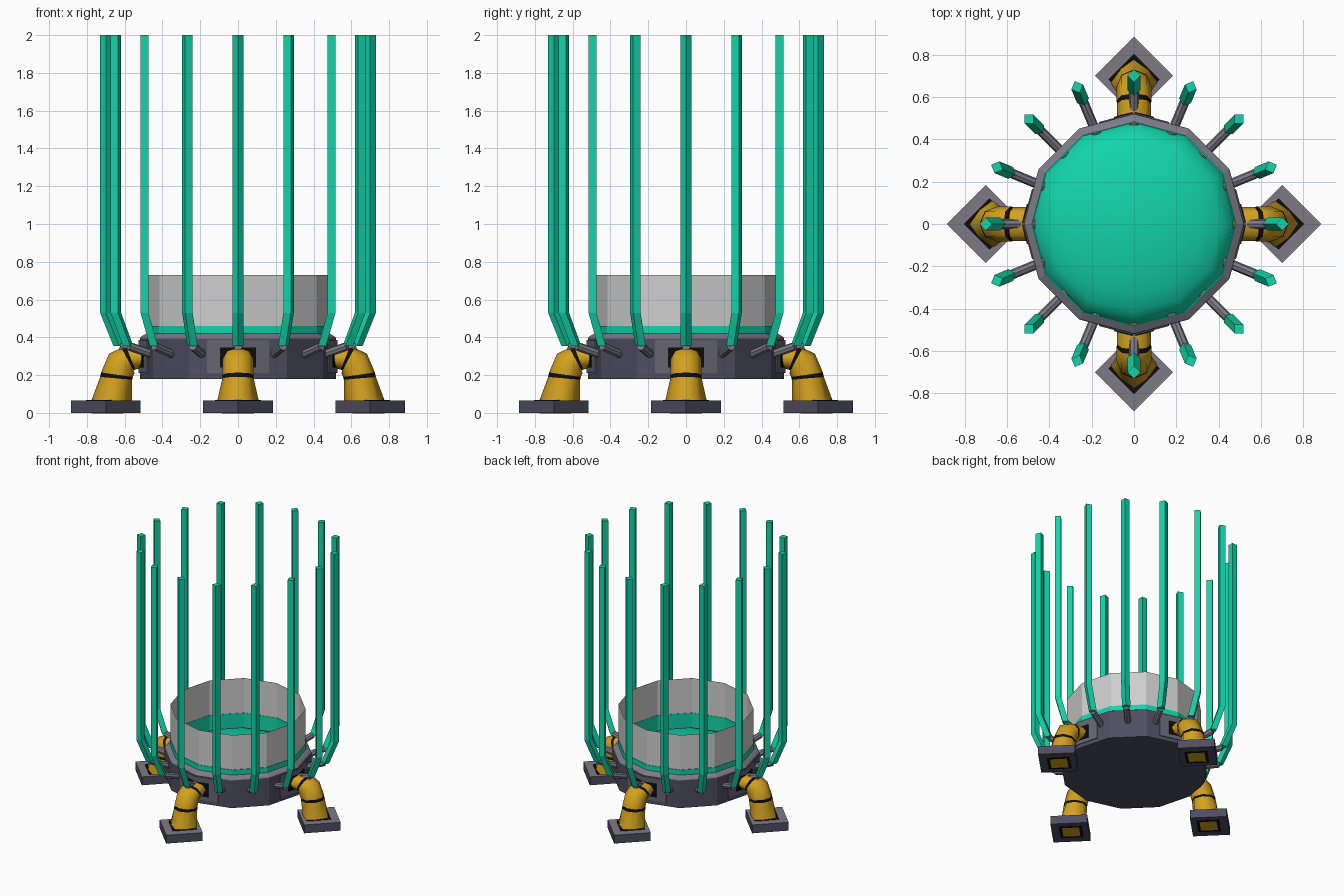
import bpy, math
from mathutils import Matrix

if "Cube" in bpy.data.objects:
    bpy.data.objects.remove(bpy.data.objects["Cube"])


def material(name, col):
    m = bpy.data.materials.new(name)
    m.diffuse_color = (*col, 1)
    m.use_nodes = True
    m.node_tree.nodes["Principled BSDF"].inputs["Base Color"].default_value = m.diffuse_color
    return m


GREEN = material("glow green", (0.006, 0.66, 0.40))
WHITE = material("pale grey", (0.62, 0.62, 0.62))
DARK = material("dark slate", (0.075, 0.075, 0.12))
GREY = material("mid grey", (0.205, 0.195, 0.24))
PLATE = material("plate grey", (0.13, 0.13, 0.17))
YELLOW = material("yellow", (0.66, 0.36, 0.014))
BLACK = material("black", (0.004, 0.004, 0.005))


def make(name, verts, faces, mats, idx=None, turn=0.0, smooth=False):
    me = bpy.data.meshes.new(name)
    me.from_pydata(verts, [], faces)
    for m in mats:
        me.materials.append(m)
    if idx:
        for p, i in zip(me.polygons, idx):
            p.material_index = i
    if smooth:
        for p in me.polygons:
            p.use_smooth = True
    me.transform(Matrix.Rotation(turn, 4, 'Z'))
    me.update()
    ob = bpy.data.objects.new(name, me)
    bpy.context.collection.objects.link(ob)
    return ob


def loft(rings, cap_start=False, cap_end=False):
    """Join equally sized closed rings into a tube."""
    n = len(rings[0])
    verts = [v for r in rings for v in r]
    faces = []
    for k in range(len(rings) - 1):
        a, b = k * n, (k + 1) * n
        faces += [(a + i, a + (i + 1) % n, b + (i + 1) % n, b + i) for i in range(n)]
    if cap_start:
        faces.append(tuple(range(n - 1, -1, -1)))
    if cap_end:
        faces.append(tuple(range(len(verts) - n, len(verts))))
    return verts, faces


def circle(r, z, n=12):
    return [(r * math.cos(2 * math.pi * i / n), r * math.sin(2 * math.pi * i / n), z)
            for i in range(n)]


def lathe(name, profile, mat, cap_start=False, cap_end=False, smooth=False):
    v, f = loft([circle(r, z) for r, z in profile], cap_start, cap_end)
    return make(name, v, f, [mat], smooth=smooth)


def section(r, z, tilt, hw, hd, n=8, diag=1.0):
    """Ring in a plane holding the tangent and a tilted radial direction (outward = +x)."""
    t = math.radians(tilt)
    pts = []
    for i in range(n):
        a = 2 * math.pi * i / n
        k = diag if i % 2 else 1.0
        d, w = hd * k * math.cos(a), hw * k * math.sin(a)
        pts.append((r + d * math.cos(t), w, z + d * math.sin(t)))
    return pts


# Twelve-sided body, stacked from the bottom up
lathe("base_drum", [(0.52, 0.18), (0.52, 0.395)], DARK, cap_start=True)
lathe("drum_rim", [(0.52, 0.395), (0.515, 0.402), (0.485, 0.42), (0.48, 0.42)], GREY)
lathe("glow_band", [(0.484, 0.42), (0.484, 0.46), (0.478, 0.46), (0.478, 0.30)], GREEN)
lathe("container_wall", [(0.48, 0.46), (0.48, 0.73)], WHITE)

# Softly domed floor inside the container
dome = [(0.478 * math.cos(a), 0.30 + 0.155 * math.sin(a))
        for a in [math.radians(d) for d in (0, 15, 30, 45, 60, 75, 87)]]
lathe("domed_floor", dome, GREEN, cap_end=True, smooth=True)

# Sixteen upright bars on angled rods
for k in range(16):
    turn = k * math.pi / 8
    v, f = loft([section(0.63, 0.355, 0, 0.03, 0.03, 4),
                 section(0.70, 0.53, 0, 0.03, 0.03, 4),
                 section(0.70, 2.0, 0, 0.03, 0.03, 4)], True, True)
    make(f"upright_bar_{k}", v, f, [GREEN], turn=turn)
    v, f = loft([section(0.46, 0.30, 108, 0.023, 0.023),
                 section(0.625, 0.353, 108, 0.023, 0.023)], True, True)
    make(f"bar_rod_{k}", v, f, [GREY], turn=turn)


def hugging_plate(name, half, z0, z1, out, mat, turn):
    """Plate folded around a drum corner."""
    back = out - half * math.tan(math.radians(15))
    outline = [(back, -half), (out, 0), (back, half), (back - 0.03, half),
               (out - 0.03, 0), (back - 0.03, -half)]
    v, f = loft([[(x, y, z) for x, y in outline] for z in (z0, z1)], True, True)
    make(name, v, f, [mat], turn=turn)


def diamond(r, h, z):
    return [(r + h, 0, z), (r, h, z), (r - h, 0, z), (r, -h, z)]


# Four bent legs with feet
for k in range(4):
    turn = k * math.pi / 2
    hugging_plate(f"leg_plate_{k}", 0.165, 0.21, 0.385, 0.526, PLATE, turn)
    hugging_plate(f"leg_socket_{k}", 0.095, 0.24, 0.345, 0.531, BLACK, turn)

    # Striped leg: black on the narrow segments
    rings = [section(0.67, 0.055, 0, 0.112, 0.11, diag=0.82),
             section(0.645, 0.183, 5, 0.083, 0.085),
             section(0.641, 0.202, 8, 0.082, 0.085),
             section(0.615, 0.262, 38, 0.082, 0.085),
             section(0.585, 0.284, 62, 0.082, 0.068),
             section(0.568, 0.289, 68, 0.081, 0.064),
             section(0.47, 0.295, 88, 0.08, 0.05)]
    v, f = loft(rings)
    idx = [1 if i // 8 in (1, 4) else 0 for i in range(len(f))]
    make(f"leg_{k}", v, f, [YELLOW, BLACK], idx, turn, smooth=True)

    # Foot block with a lighter top, and black seams above and below
    v, f = loft([diamond(0.70, 0.185, 0), diamond(0.70, 0.185, 0.065)], True, True)
    make(f"foot_{k}", v, f, [DARK, GREY], [0] * 5 + [1], turn)
    v, f = loft([diamond(0.682, 0.122, 0.064), diamond(0.682, 0.122, 0.068)], True, True)
    make(f"foot_seam_{k}", v, f, [BLACK], turn=turn)
    v, f = loft([diamond(0.69, 0.115, -0.001), diamond(0.69, 0.115, 0.001)], True, True)
    make(f"foot_under_seam_{k}", v, f, [BLACK], turn=turn)
    v, f = loft([diamond(0.69, 0.085, -0.002), diamond(0.69, 0.085, 0.0)], True, True)
    make(f"foot_under_plug_{k}", v, f, [YELLOW], turn=turn)
